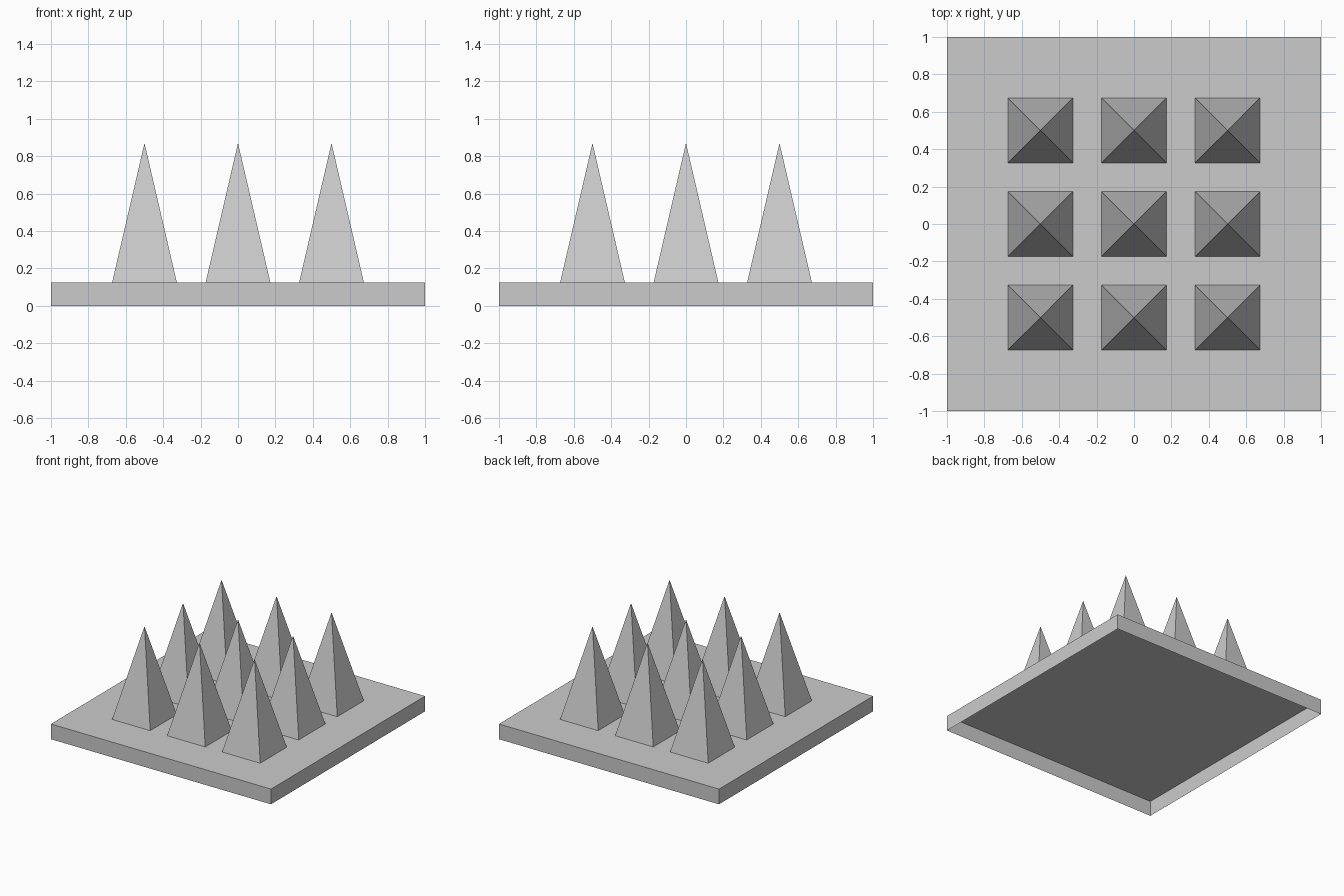
import bpy
import bmesh

cube = bpy.data.objects.get("Cube")
if cube:
    bpy.data.objects.remove(cube, do_unlink=True)

PLATE_H = 0.125
SPIKE_H = 0.745
SPIKE_HALF = 0.173
SPACING = 0.5

grey = bpy.data.materials.new("plain grey")
grey.use_nodes = True
colour = (0.6, 0.6, 0.6, 1)
grey.diffuse_color = colour
grey.node_tree.nodes["Principled BSDF"].inputs["Base Color"].default_value = colour


def finish(bm, name, location):
    """Turn a bmesh into a flat-shaded object."""
    mesh = bpy.data.meshes.new(name)
    bm.to_mesh(mesh)
    bm.free()
    mesh.materials.append(grey)
    obj = bpy.data.objects.new(name, mesh)
    obj.location = location
    bpy.context.collection.objects.link(obj)


def remove_underside(bm):
    bm.normal_update()
    under = [f for f in bm.faces if f.normal.z < -0.9]
    bmesh.ops.delete(bm, geom=under, context='FACES_ONLY')


# Base plate: a thin-walled tray, open underneath
bm = bmesh.new()
bmesh.ops.create_cube(bm, size=1)
bmesh.ops.scale(bm, vec=(2, 2, PLATE_H), verts=bm.verts)
remove_underside(bm)
finish(bm, "base_plate", (0, 0, PLATE_H / 2))


# Spikes: a three by three grid of square pyramids
def add_spike(name, x, y):
    bm = bmesh.new()
    h = SPIKE_HALF
    corners = [bm.verts.new((sx * h, sy * h, 0))
               for sx, sy in ((-1, -1), (1, -1), (1, 1), (-1, 1))]
    tip = bm.verts.new((0, 0, SPIKE_H))
    for i, corner in enumerate(corners):
        bm.faces.new((corner, corners[(i + 1) % len(corners)], tip))
    finish(bm, name, (x, y, PLATE_H))


for row, y in (("front", -SPACING), ("middle", 0), ("back", SPACING)):
    for column, x in (("right", -SPACING), ("centre", 0), ("left", SPACING)):
        add_spike(f"spike_{row}_{column}", x, y)
